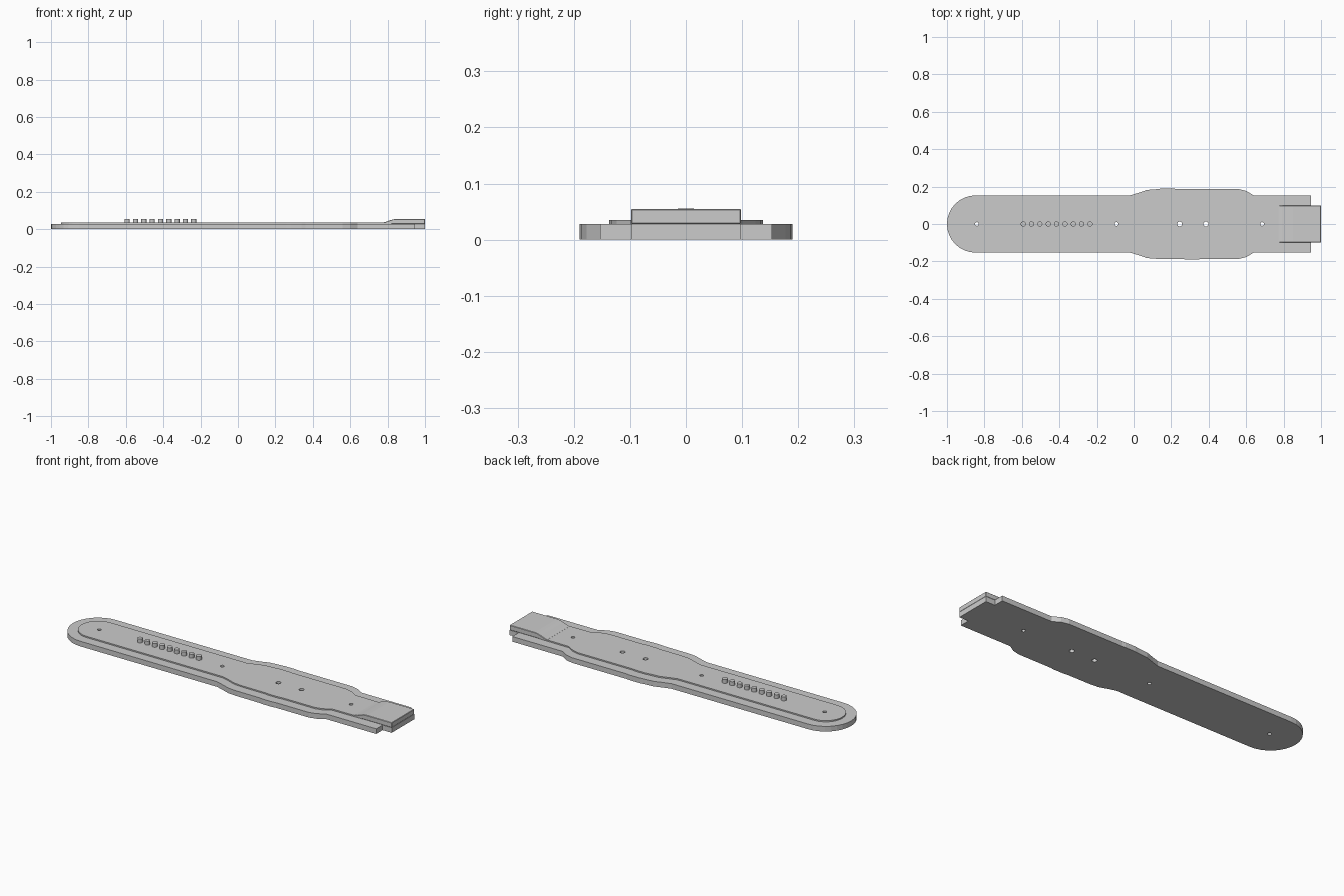
import bpy
import bmesh
from math import sin, cos, pi

cube = bpy.data.objects.get("Cube")
if cube:
    bpy.data.objects.remove(cube, do_unlink=True)

BASE_TOP, INLAY_TOP, TOP = 0.028, 0.035, 0.055
TONGUE_HALF = 0.098

grey = bpy.data.materials.new("plain grey")
grey.use_nodes = True
colour = (0.6, 0.6, 0.6, 1)
grey.diffuse_color = colour
grey.node_tree.nodes["Principled BSDF"].inputs["Base Color"].default_value = colour


def finish(name, bm):
    bmesh.ops.recalc_face_normals(bm, faces=bm.faces[:])
    mesh = bpy.data.meshes.new(name)
    bm.to_mesh(mesh)
    bm.free()
    mesh.materials.append(grey)
    obj = bpy.data.objects.new(name, mesh)
    bpy.context.collection.objects.link(obj)
    return obj


def prism(name, points, direction):
    """Extrude a closed 3D outline along a direction."""
    bm = bmesh.new()
    face = bm.faces.new([bm.verts.new(p) for p in points])
    side = bmesh.ops.extrude_face_region(bm, geom=[face])["geom"]
    bmesh.ops.translate(bm, vec=direction,
                        verts=[v for v in side if isinstance(v, bmesh.types.BMVert)])
    return finish(name, bm)


def cylinders(name, spots, z0, z1, sides=16):
    """A row of upright cylinders along the centre line."""
    bm = bmesh.new()
    for x, radius in spots:
        new = bmesh.ops.create_cone(bm, cap_ends=True, segments=sides, radius1=radius,
                                    radius2=radius, depth=z1 - z0)["verts"]
        bmesh.ops.translate(bm, verts=new, vec=(x, 0, (z0 + z1) / 2))
    return finish(name, bm)


def half_outline(inset, bump):
    """Long edge from the round end to the far end, with the flared middle."""
    w = 0.153 - inset
    arc = [(-0.847 - w * cos(a * pi / 16), w * sin(a * pi / 16)) for a in range(9)]
    flare = [(-0.02, 0), (0.02, 0.012), (0.07, 0.029), (0.12, 0.033),
             (bump, 0.034), (bump + 0.02, 0.037), (bump + 0.08, 0.037),
             (bump + 0.1, 0.034), (0.56, 0.034), (0.6, 0.024), (0.64, 0)]
    return arc + [(x, w + dy) for x, dy in flare]


def outline(inset, end, z):
    back = half_outline(inset, 0.13) + end
    front = [(x, -y) for x, y in half_outline(inset, 0.26) + end]
    return [(x, y, z) for x, y in back + front[:0:-1]]


# Base plate with the notched far end
notch = [(0.945, 0.153), (0.945, TONGUE_HALF), (1, TONGUE_HALF)]
base = prism("base_plate", outline(0, notch, 0), (0, 0, BASE_TOP))

# Raised inlay that follows the base outline
inlay = prism("raised_inlay", outline(0.053, [(0.82, 0.098)], BASE_TOP),
              (0, 0, INLAY_TOP - BASE_TOP))

# Tongue with a curved ramp
profile = [(0.77, INLAY_TOP), (0.79, 0.039), (0.81, 0.047), (0.83, 0.053),
           (0.85, TOP), (1, TOP), (1, BASE_TOP), (0.77, BASE_TOP)]
tongue = prism("tongue", [(x, -TONGUE_HALF, z) for x, z in profile],
               (0, 2 * TONGUE_HALF, 0))
bevel = tongue.modifiers.new("soft edge", "BEVEL")
bevel.width = 0.002
bevel.limit_method = "ANGLE"

# Row of pegs
cylinders("pegs", [(-0.593 + i * 0.0446, 0.014) for i in range(9)], BASE_TOP, 0.056)

# Through holes
drill = cylinders("hole_cutter", [(-0.84, 0.01), (-0.095, 0.01), (0.245, 0.013),
                                  (0.385, 0.013), (0.685, 0.01)], -0.05, 0.1)
drill.hide_render = True
drill.hide_viewport = True
drill.display_type = "WIRE"
for plate in (base, inlay):
    cut = plate.modifiers.new("holes", "BOOLEAN")
    cut.operation = "DIFFERENCE"
    cut.solver = "EXACT"
    cut.object = drill
